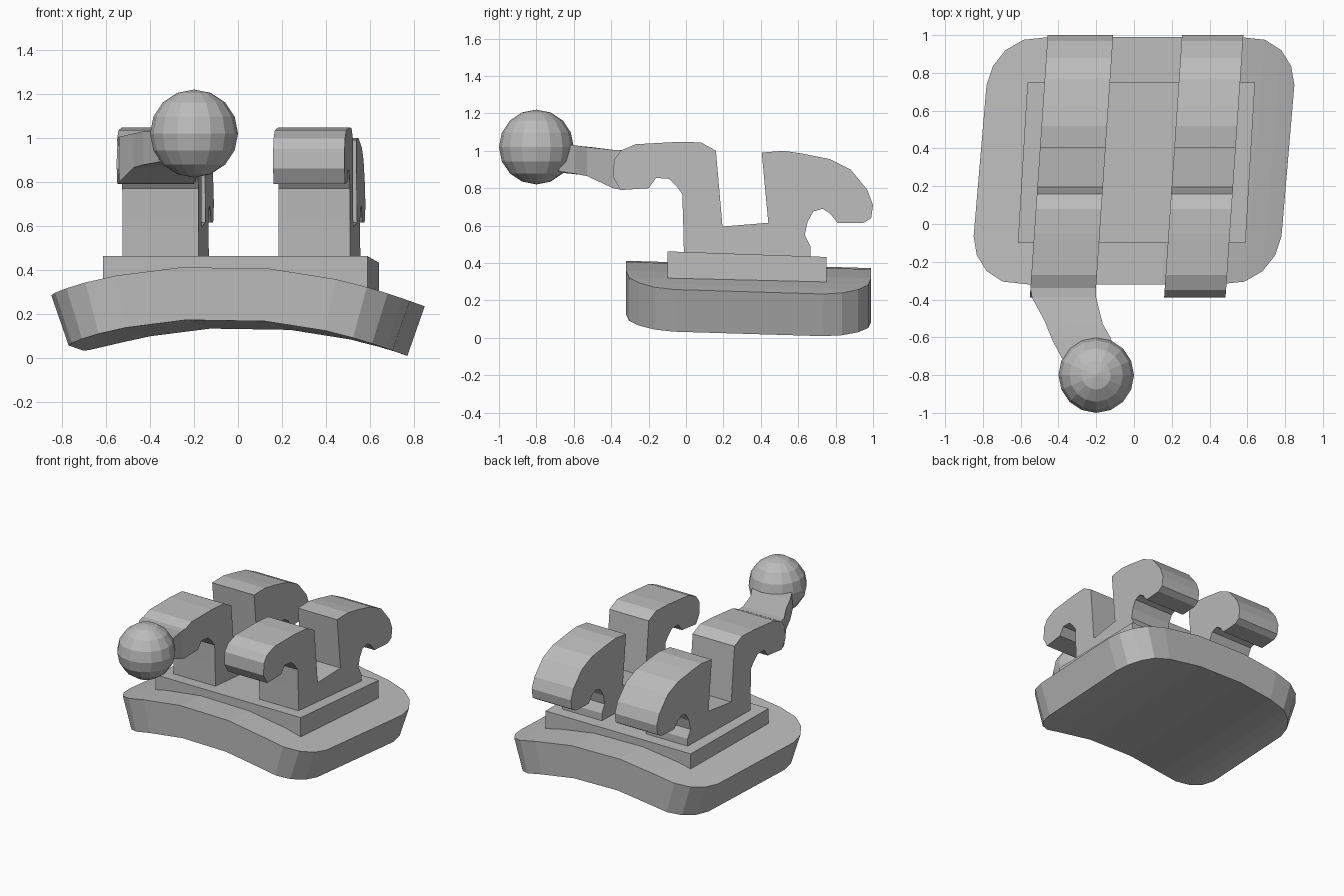
import bpy, bmesh, math

if "Cube" in bpy.data.objects:
    bpy.data.objects.remove(bpy.data.objects["Cube"])

metal = bpy.data.materials.new("grey_metal")
metal.diffuse_color = (0.5, 0.5, 0.5, 1)
metal.use_nodes = True
metal.node_tree.nodes["Principled BSDF"].inputs["Base Color"].default_value = metal.diffuse_color


def finish(name, bm):
    bmesh.ops.recalc_face_normals(bm, faces=bm.faces)
    me = bpy.data.meshes.new(name)
    bm.to_mesh(me)
    bm.free()
    me.materials.append(metal)
    ob = bpy.data.objects.new(name, me)
    bpy.context.collection.objects.link(ob)
    return ob


def loft(name, sections):
    """Skin equal-length closed loops and cap both ends."""
    bm = bmesh.new()
    rings = [[bm.verts.new(p) for p in s] for s in sections]
    for a, b in zip(rings, rings[1:]):
        n = len(a)
        for i in range(n):
            j = (i + 1) % n
            bm.faces.new((a[i], a[j], b[j], b[i]))
    bm.faces.new(rings[0])
    bm.faces.new(rings[-1])
    return finish(name, bm)


# Curved base: rounded outline bent over an arc, slightly skewed
R_TOP, THICK, MID_Y, TOP_Z = 2.48, 0.24, 0.335, 0.397
half = [(0.815, 0.40), (0.79, 0.50), (0.73, 0.585), (0.64, 0.64),
        (0.5, 0.655), (0.2, 0.655)]
stations = [(-x, h) for x, h in half] + [(x, h) for x, h in reversed(half)]


def base_point(x, dy, r):
    ang = math.asin(x / R_TOP)
    px = r * math.sin(ang)
    pz = TOP_Z - R_TOP + r * math.cos(ang)
    return (px + 0.085 * dy, MID_Y + dy, pz - 0.03 * dy - 0.016 * px)


R_BOT = R_TOP - THICK
loft("curved_base", [[base_point(x, -h, R_TOP), base_point(x, h, R_TOP),
                      base_point(x, h, R_BOT), base_point(x, -h, R_BOT)]
                     for x, h in stations])

# Raised pad under the wings
loft("pad", [[(x + 0.06 * (y + 0.1), y, z - 0.035 * (y + 0.1))
              for y, z in ((-0.1, 0.30), (0.75, 0.30), (0.75, 0.462), (-0.1, 0.462))]
             for x in (-0.615, 0.59)])

# Two slotted wings with hooked ends, profile in y and z
profile = [(-0.01, 0.40), (-0.015, 0.62), (-0.02, 0.77), (-0.05, 0.81),
           (-0.09, 0.85), (-0.16, 0.855), (-0.20, 0.80), (-0.35, 0.79),
           (-0.39, 0.86), (-0.385, 0.95), (-0.35, 1.0), (-0.27, 1.035),
           (-0.05, 1.047), (0.08, 1.045), (0.16, 1.0), (0.195, 0.595),
           (0.44, 0.615), (0.405, 0.99), (0.52, 1.0), (0.62, 0.985),
           (0.77, 0.955), (0.88, 0.90), (0.97, 0.79), (1.0, 0.71),
           (0.99, 0.64), (0.95, 0.615), (0.81, 0.615), (0.77, 0.665),
           (0.73, 0.69), (0.68, 0.675), (0.65, 0.62), (0.635, 0.55),
           (0.665, 0.49), (0.665, 0.40)]
for name, x0, x1 in (("left_wing", -0.525, -0.178), ("right_wing", 0.186, 0.511)):
    loft(name, [[(x + 0.068 * y, y, z) for y, z in profile] for x in (x0, x1)])

# Arm: (left x, left y, right x, right y, bottom z, top z)
arm = [(-0.548, -0.34, -0.203, -0.34, 0.79, 1.005),
       (-0.54, -0.39, -0.20, -0.39, 0.80, 1.005),
       (-0.475, -0.51, -0.165, -0.53, 0.865, 1.02),
       (-0.43, -0.62, -0.125, -0.60, 0.878, 1.03),
       (-0.36, -0.75, -0.10, -0.68, 0.89, 1.035)]
loft("hook_arm", [[(lx, ly, b), (rx, ry, b), (rx, ry, t), (lx, ly, t)]
                  for lx, ly, rx, ry, b, t in arm])

# Ball on the end of the arm
bm = bmesh.new()
bmesh.ops.create_uvsphere(bm, u_segments=16, v_segments=8, radius=0.2)
finish("hook_ball", bm).location = (-0.2, -0.8, 1.02)
